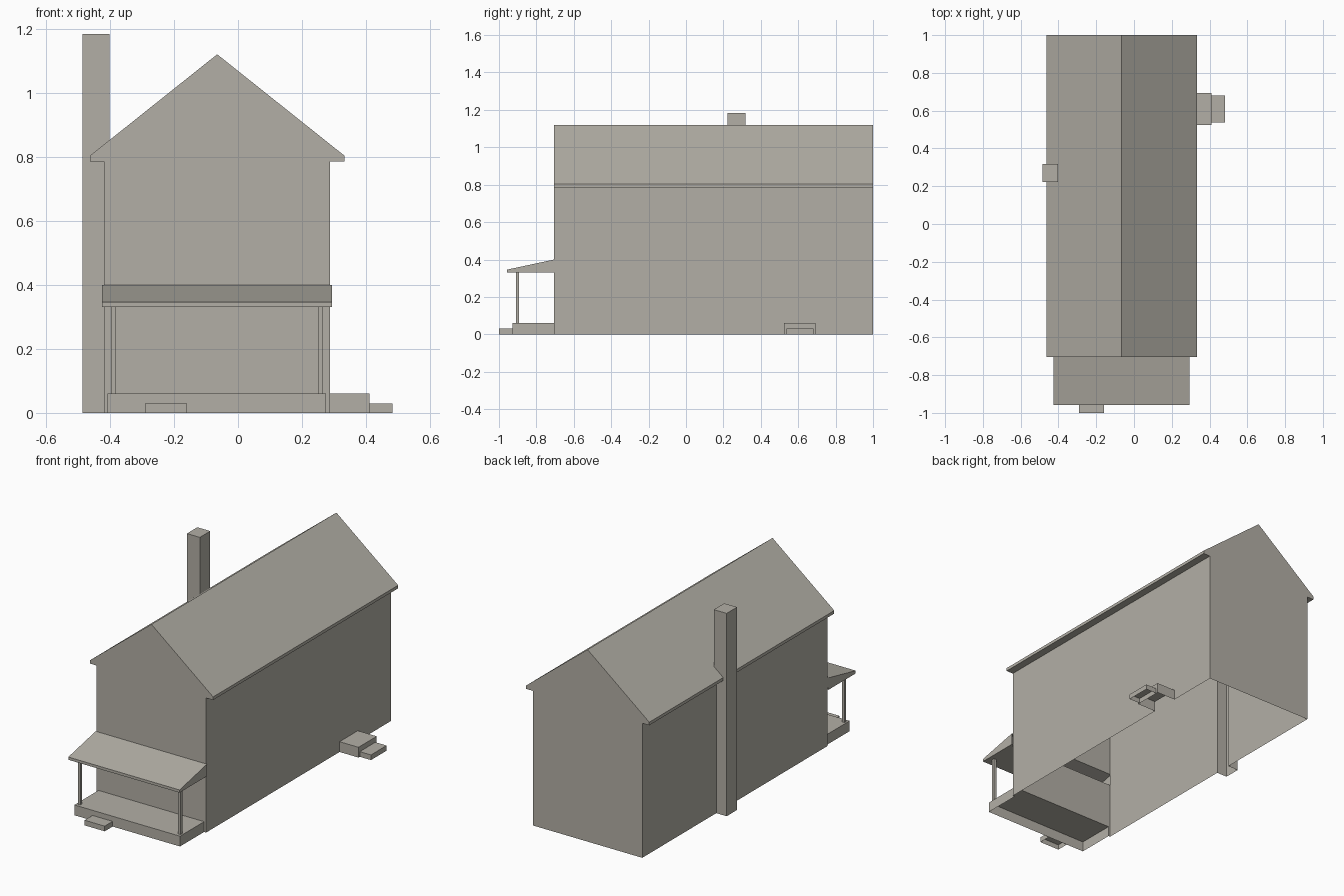
import bpy
import bmesh
from mathutils import Vector

cube = bpy.data.objects.get("Cube")
if cube:
    bpy.data.objects.remove(cube, do_unlink=True)

stone = bpy.data.materials.new("warm_grey")
stone.use_nodes = True
COLOUR = (0.45, 0.43, 0.38, 1)
stone.diffuse_color = COLOUR
stone.node_tree.nodes["Principled BSDF"].inputs["Base Color"].default_value = COLOUR


def extrude(profile, axis, start, end, skip=(), caps=(True, True)):
    """Extrude a profile along x (points are y, z) or y (points are x, z).
    Side i runs from point i to the next one; skipped sides stay open."""
    bm = bmesh.new()

    def ring(t):
        return [bm.verts.new((t, a, z) if axis == "x" else (a, t, z)) for a, z in profile]

    first, last = ring(start), ring(end)
    n = len(profile)
    for i in range(n):
        if i not in skip:
            j = (i + 1) % n
            bm.faces.new((first[i], first[j], last[j], last[i]))
    if caps[0]:
        bm.faces.new(first)
    if caps[1]:
        bm.faces.new(last[::-1])
    # profiles run anticlockwise; along y this already faces inward
    if axis == "y":
        bmesh.ops.reverse_faces(bm, faces=bm.faces[:])
        bmesh.ops.reverse_faces(bm, faces=bm.faces[:])
    else:
        bmesh.ops.reverse_faces(bm, faces=bm.faces[:])
    return bm


def finish(name, bm):
    mesh = bpy.data.meshes.new(name)
    bm.to_mesh(mesh)
    bm.free()
    mesh.materials.append(stone)
    obj = bpy.data.objects.new(name, mesh)
    bpy.context.collection.objects.link(obj)
    return obj


def rect(a0, a1, z0, z1):
    return [(a0, z0), (a1, z0), (a1, z1), (a0, z1)]


def open_wall(bm, normal, offset, low, high):
    """Cut a rectangular opening in the wall lying at normal . p = offset."""
    normal, low, high = Vector(normal), Vector(low), Vector(high)

    def wall():
        return [f for f in bm.faces if abs(f.normal.dot(normal)) > 0.99
                and abs(f.calc_center_median().dot(normal) - offset) < 0.001]

    for k in range(3):
        if normal[k]:
            continue
        direction = Vector([float(i == k) for i in range(3)])
        for corner in (low, high):
            bm.normal_update()
            faces = wall()
            geom = faces + list({e for f in faces for e in f.edges}) \
                + list({v for f in faces for v in f.verts})
            bmesh.ops.bisect_plane(bm, geom=geom, dist=1e-5,
                                   plane_co=corner, plane_no=direction)
    bm.normal_update()
    inside = [f for f in wall() if all(
        normal[k] or low[k] < f.calc_center_median()[k] < high[k] for k in range(3))]
    bmesh.ops.delete(bm, geom=inside, context="FACES")


LEFT, RIGHT, FRONT, BACK = 0.288, -0.418, -0.705, 1.0
MID = (LEFT + RIGHT) / 2
EAVE, SOFFIT, FASCIA, RIDGE = 0.398, 0.785, 0.803, 1.12
DECK, STEP = 0.06, 0.03

# House shell with flush gables, boxed eaves and an open underside
house = extrude([(RIGHT, 0), (LEFT, 0), (LEFT, SOFFIT), (MID + EAVE, SOFFIT),
                 (MID + EAVE, FASCIA), (MID, RIDGE), (MID - EAVE, FASCIA),
                 (MID - EAVE, SOFFIT), (RIGHT, SOFFIT)], "y", FRONT, BACK, skip=(0,))
house.normal_update()
# Openings where the hollow porch, side stoop and chimney join the walls
open_wall(house, (0, 1, 0), FRONT, (-0.407, 0, -0.01), (0.275, 0, DECK))
open_wall(house, (0, 1, 0), FRONT, (RIGHT, 0, 0.33), (LEFT, 0, 0.40))
open_wall(house, (1, 0, 0), LEFT, (0, 0.525, -0.01), (0, 0.693, DECK))
open_wall(house, (1, 0, 0), RIGHT, (0, 0.222, -0.01), (0, 0.318, SOFFIT))
finish("house_shell", house)

# Chimney, standing against the wall and rising through the eave
finish("chimney", extrude(
    [(-0.485, 0), (RIGHT, 0), (RIGHT, SOFFIT), (-0.402, SOFFIT), (-0.402, 1.183),
     (-0.485, 1.183)], "y", 0.222, 0.318, skip=(0, 1)))

# Front porch: lean-to roof, deck, step and posts
finish("porch_roof", extrude(
    [(-0.957, 0.33), (FRONT, 0.33), (FRONT, 0.40), (-0.957, 0.346)],
    "x", -0.425, 0.293, skip=(1,)))
finish("porch_deck", extrude(rect(-0.927, FRONT, 0, DECK), "x", -0.407, 0.275, skip=(0, 1)))
finish("porch_step", extrude(rect(-1.0, -0.927, 0, STEP), "x", -0.29, -0.16, skip=(0, 1)))
for name, x in (("right_porch_post", -0.397), ("left_porch_post", 0.25)):
    finish(name, extrude(rect(-0.909, -0.893, DECK, 0.33), "x", x, x + 0.016, skip=(0, 2)))

# Side stoop with a lower step
finish("side_stoop", extrude(rect(LEFT, 0.41, 0, DECK), "y", 0.525, 0.693, skip=(0, 3)))
finish("side_step", extrude(rect(0.41, 0.482, 0, STEP), "y", 0.537, 0.681, skip=(0, 3)))
